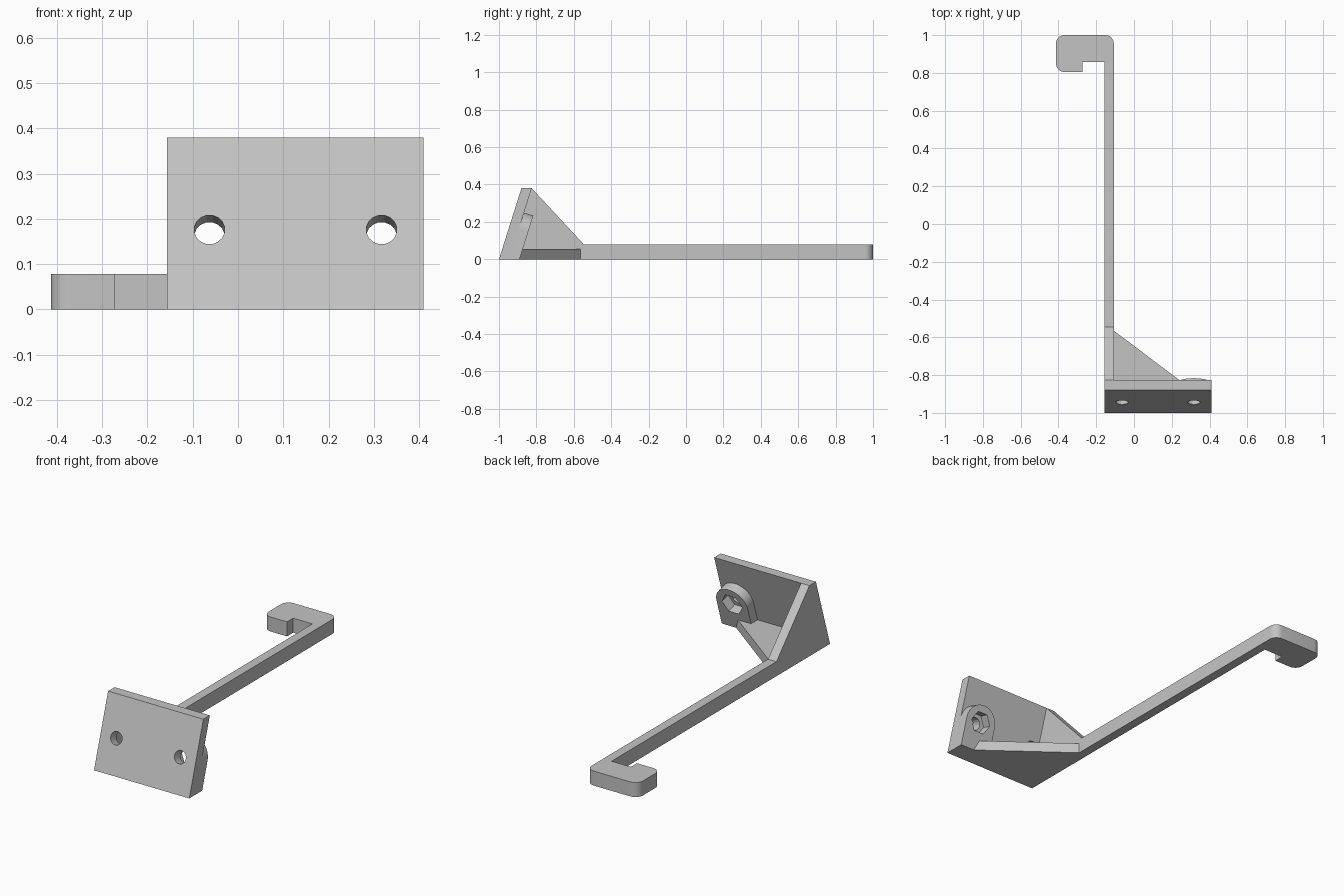
import bpy, bmesh, math
from mathutils import Vector

default = bpy.data.objects.get("Cube")
if default:
    bpy.data.objects.remove(default, do_unlink=True)

grey = bpy.data.materials.new("plain grey")
grey.use_nodes = True
colour = (0.55, 0.55, 0.55, 1)
grey.diffuse_color = colour
grey.node_tree.nodes["Principled BSDF"].inputs["Base Color"].default_value = colour

X, Y, Z = Vector((1, 0, 0)), Vector((0, 1, 0)), Vector((0, 0, 1))
O = Vector((0, 0, 0))
LEFT, RIGHT = -0.157, 0.41          # mounting plate sides
BAR = 0.05                          # arm thickness
ARM_H = 0.078
lean = math.atan2(0.12, 0.38)       # plate leans backwards
UP = Vector((0, math.sin(lean), math.cos(lean)))
BACK = Vector((0, math.cos(lean), -math.sin(lean)))
THICK = 0.055 * math.cos(lean)


def prism(name, outline, origin, u, v, depth, round_at=(), radius=0.045, floor=False):
    """Extrude an outline; optionally round some corners or trim at the ground."""
    bm = bmesh.new()
    base = [bm.verts.new(origin + u * a + v * b) for a, b in outline]
    face = bm.faces.new(base)
    ext = bmesh.ops.extrude_face_region(bm, geom=[face])
    moved = [g for g in ext["geom"] if isinstance(g, bmesh.types.BMVert)]
    bmesh.ops.translate(bm, verts=moved, vec=depth)
    if round_at:
        corners = [base[i] for i in round_at]
        edges = [e for c in corners for e in c.link_edges
                 if abs((e.verts[0].co - e.verts[1].co).normalized().dot(depth.normalized())) > 0.99]
        bmesh.ops.bevel(bm, geom=edges, offset=radius, segments=8,
                        profile=0.5, affect='EDGES')
    if floor:
        cut = bmesh.ops.bisect_plane(bm, geom=bm.verts[:] + bm.edges[:] + bm.faces[:],
                                     plane_co=O, plane_no=Z, clear_inner=True)
        rim = [g for g in cut["geom_cut"] if isinstance(g, bmesh.types.BMEdge)]
        bmesh.ops.holes_fill(bm, edges=rim)
    bmesh.ops.recalc_face_normals(bm, faces=bm.faces[:])
    mesh = bpy.data.meshes.new(name)
    bm.to_mesh(mesh)
    bm.free()
    mesh.materials.append(grey)
    ob = bpy.data.objects.new(name, mesh)
    bpy.context.collection.objects.link(ob)
    return ob


def ring(radius, count, turn=0.0):
    return [(radius * math.cos(turn + math.tau * i / count),
             radius * math.sin(turn + math.tau * i / count)) for i in range(count)]


def activate(ob):
    bpy.ops.object.select_all(action='DESELECT')
    ob.select_set(True)
    bpy.context.view_layer.objects.active = ob


def cut(ob, cutter):
    cutter.hide_render = True
    mod = ob.modifiers.new("cut", 'BOOLEAN')
    mod.operation, mod.solver, mod.object = 'DIFFERENCE', 'EXACT', cutter
    activate(ob)
    bpy.ops.object.modifier_apply(modifier=mod.name)
    bpy.data.objects.remove(cutter, do_unlink=True)


def smooth(ob):
    activate(ob)
    bpy.ops.object.shade_smooth_by_angle(angle=math.radians(30))


# Leaning mounting plate with two bolt holes
plate = prism("mounting_plate", [(-1, 0), (-0.88, 0.38), (-0.825, 0.38), (-0.945, 0)],
              X * LEFT, Y, Z, X * (RIGHT - LEFT))
for hx in (-0.063, 0.317):
    centre = Vector((hx, -1 + 0.176 * math.tan(lean), 0.176))
    hole = prism("bolt_cutter", ring(0.034, 16, math.pi / 16), centre - BACK * 0.05,
                 X, UP, BACK * 0.2)
    cut(plate, hole)

# Round-topped nut holder behind the left hole, with a hexagonal pocket
R = 0.093
arch = [(R * math.cos(math.pi * i / 24), R * math.sin(math.pi * i / 24)) for i in range(25)]
holder = prism("nut_holder", arch + [(-R, -0.3), (R, -0.3)], centre + BACK * THICK,
               X, UP, BACK * THICK, floor=True)
cut(holder, prism("nut_cutter", ring(0.06, 6), centre + BACK * 0.03, X, UP, BACK * 0.15))
smooth(holder)

# Upright triangular rib between plate and arm
prism("upright_rib", [(-0.945, 0), (-0.825, 0.38), (-0.545, ARM_H), (-0.545, 0)],
      X * LEFT, Y, Z, X * BAR)

# Flat triangular brace on the ground
inner = LEFT + BAR
prism("flat_brace", [(inner, -0.565), (inner, -0.95), (0.405, -0.95)], O, X, Y, Z * 0.055)

# Long arm ending in a hook with rounded outer corners
arm = prism("hook_arm",
            [(inner, -0.545), (inner, 1), (-0.413, 1), (-0.413, 0.805),
             (-0.272, 0.805), (-0.272, 0.857), (LEFT, 0.857), (LEFT, -0.545)],
            O, X, Y, Z * ARM_H, round_at=(1, 2, 3))
smooth(arm)
